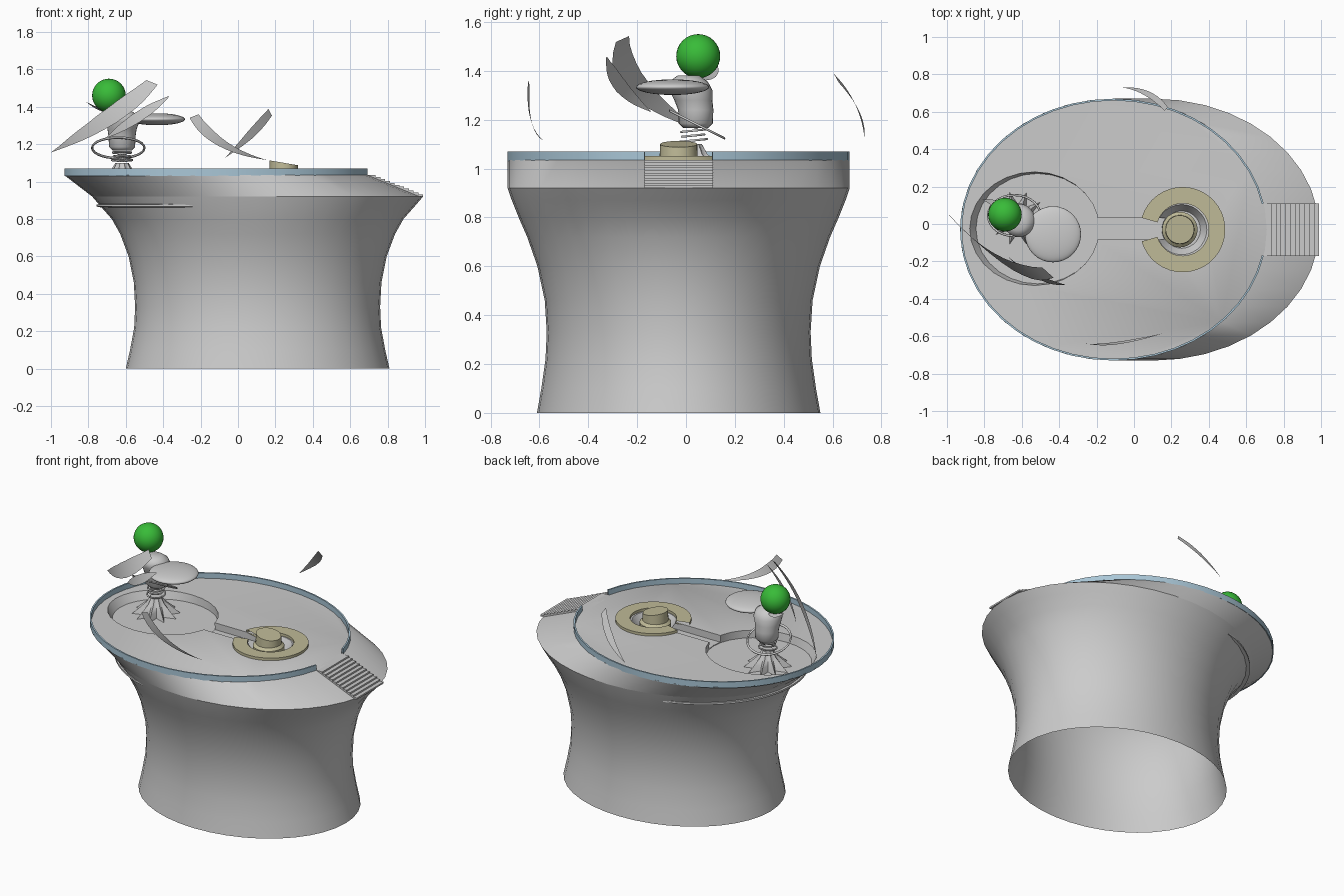
import bpy, bmesh
from math import sin, cos, pi, tau
from mathutils import Vector

if "Cube" in bpy.data.objects:
    bpy.data.objects.remove(bpy.data.objects["Cube"])

CY = -0.03


def material(name, rgb):
    m = bpy.data.materials.new(name)
    m.diffuse_color = (*rgb, 1)
    m.use_nodes = True
    m.node_tree.nodes["Principled BSDF"].inputs["Base Color"].default_value = m.diffuse_color
    return m


BLUE = material("rim_blue", (0.40, 0.57, 0.68))
BRONZE = material("bronze", (0.52, 0.49, 0.31))
GREEN = material("green", (0.04, 0.50, 0.04))


def finish(ob, mat=None, angle=35):
    if mat:
        ob.data.materials.append(mat)
    bpy.ops.object.select_all(action='DESELECT')
    ob.select_set(True)
    bpy.context.view_layer.objects.active = ob
    bpy.ops.object.shade_smooth_by_angle(angle=angle * pi / 180)
    return ob


def loft(name, rings, mat=None, caps=(False, False), closed=True, loop=False, angle=35):
    """Skin a list of equal-length point rings."""
    bm = bmesh.new()
    vs = [[bm.verts.new(p) for p in r] for r in rings]
    n = len(rings[0])
    pairs = list(zip(vs, vs[1:])) + ([(vs[-1], vs[0])] if loop else [])
    for a, b in pairs:
        for i in range(n if closed else n - 1):
            j = (i + 1) % n
            bm.faces.new((a[i], a[j], b[j], b[i]))
    if caps[0]:
        bm.faces.new(vs[0][::-1])
    if caps[1]:
        bm.faces.new(vs[-1])
    bmesh.ops.recalc_face_normals(bm, faces=bm.faces)
    me = bpy.data.meshes.new(name)
    bm.to_mesh(me)
    bm.free()
    ob = bpy.data.objects.new(name, me)
    bpy.context.collection.objects.link(ob)
    return finish(ob, mat, angle)


def oval(cx, cy, z, rx, ry, n=40, tx=0, ty=0, a0=0, a1=tau):
    """Ellipse (or arc) with optional tilt slopes in x and y."""
    m = n if a1 - a0 > tau - 1e-6 else n - 1
    pts = []
    for i in range(n):
        t = a0 + (a1 - a0) * i / m
        x, y = rx * cos(t), ry * sin(t)
        pts.append((cx + x, cy + y, z + tx * x + ty * y))
    return pts


def box(name, x0, x1, y0, y1, z0, z1):
    return loft(name, [[(x0, y0, z), (x1, y0, z), (x1, y1, z), (x0, y1, z)]
                       for z in (z0, z1)], caps=(True, True))


def ellipsoid(name, loc, size, mat=None):
    bpy.ops.mesh.primitive_uv_sphere_add(segments=32, ring_count=16, location=loc)
    ob = bpy.context.object
    ob.name = name
    ob.scale = size
    return finish(ob, mat, 60)


def torus(name, c, rx, ry, r, ty=0, tx=0):
    rings = []
    for k in range(6):
        a = tau * k / 6
        d = r * cos(a)
        rings.append(oval(c[0], c[1], c[2] + r * sin(a), rx + d, ry + d, 28, tx, ty))
    return loft(name, rings, loop=True, angle=80)


def leaf(name, p0, p1, p2, half, widths):
    """Curved sheet through p1, half = half-width vector."""
    p0, p1, p2, half = map(Vector, (p0, p1, p2, half))
    c = 2 * p1 - (p0 + p2) / 2
    rows = []
    for i in range(11):
        t = i / 10
        p = (1 - t) ** 2 * p0 + 2 * t * (1 - t) * c + t * t * p2
        k = t * (len(widths) - 1)
        j = min(int(k), len(widths) - 2)
        w = widths[j] + (widths[j + 1] - widths[j]) * (k - j)
        rows.append([p - half * w, p, p + half * w])
    return loft(name, rows, closed=False, angle=60)


# Flared hollow pedestal: (centre x, radius x, radius y, z)
profile = [(.105, .705, .580, 0), (.105, .682, .562, .10), (.105, .660, .545, .22),
           (.105, .655, .540, .33), (.105, .662, .548, .46), (.105, .690, .578, .60),
           (.105, .735, .620, .72), (.105, .780, .655, .80), (.105, .842, .683, .87),
           (.105, .885, .700, .92)]
loft("pedestal", [oval(cx, CY, z, rx, ry) for cx, rx, ry, z in profile])

# Slanted deck with sunken basin, channel and well
deck = loft("deck", [oval(.105, CY, .92, .885, .70), oval(-.11, CY, 1.035, .82, .70)],
            caps=(True, True))
cutters = [
    loft("basin_cutter", [oval(-.515, -.025, .985, .33, .295, 28),
                          oval(-.55, -.025, 1.085, .362, .312, 28)], caps=(True, True)),
    box("channel_cutter", -.24, .2, -.083, .033, .99, 1.1),
    loft("well_cutter", [oval(.255, CY, .98, .10, .10, 28), oval(.255, CY, 1.06, .15, .15, 28)],
         caps=(True, True))]
for c in cutters:
    m = deck.modifiers.new("cut", 'BOOLEAN')
    m.operation, m.object, m.solver = 'DIFFERENCE', c, 'EXACT'
    bpy.context.view_layer.objects.active = deck
    bpy.ops.object.modifier_apply(modifier=m.name)
    bpy.data.objects.remove(c)
finish(deck)

# Blue rim wall, open at the stairs
arc = dict(n=44, a0=.2, a1=tau - .2)
loft("rim", [oval(-.11, CY, z, .82 - d, .70 - d, **arc)
             for z, d in ((1.03, 0), (1.07, 0), (1.07, .01), (1.03, .01))],
     BLUE, closed=False, loop=True)

# Shallow stairs down the slope
N = 11
for i in range(N):
    z = .92 + .115 * i / N
    x = .71 + .28 * (1.035 - z) / .115
    box("stair", x - .07, x, -.17, .11, z, z + .115 / N)

# Thin crescent ledge on the left of the pedestal
n = 30
rows = []
for i in range(n):
    t = i / (n - 1)
    a = 2.0 + (tau - 4.0) * t
    w = .022 * sin(pi * t) ** .5 if 0 < t < 1 else 0
    rows.append([(.105 + (.84 + d) * cos(a), CY + (.682 + d) * sin(a), z)
                 for d, z in ((-.01, .880), (w, .878), (w, .866), (-.01, .860))])
loft("crescent_ledge", rows)

# Bronze collar with a gap over the channel, and slanted knob
gap = dict(n=36, a0=-pi + .28, a1=pi - .28)
loft("collar", [oval(.26, CY, z, r, r, **gap)
                for r, z in ((.228, 1.034), (.228, 1.052), (.14, 1.052), (.14, 1.034))],
     BRONZE, closed=False, loop=True)
loft("knob", [oval(.245, CY, .98, .095, .095, 28), oval(.245, CY, 1.03, .095, .095, 28),
              oval(.245, CY, 1.045, .078, .078, 28), oval(.245, CY, 1.10, .076, .076, 28, -.17)],
     BRONZE, caps=(True, True))

# Star-shaped leafy base of the plant
PX, PY = -.62, .03
star = []
for z, r0, r1 in ((.985, .145, .075), (1.02, .105, .065), (1.06, .06, .048), (1.10, .035, .035)):
    star.append([(PX + (r1 if k % 2 else r0) * cos(tau * k / 20),
                  PY + (r1 if k % 2 else r0) * sin(tau * k / 20), z) for k in range(20)])
loft("star_base", star, caps=(False, True))

# Spring rings and the large tilted hoop
for i, r in enumerate((.055, .045, .05)):
    torus("spring_ring", (PX, PY, 1.115 + .02 * i), r, r, .005, ty=.1)
torus("hoop", (-.64, .045, 1.18), .14, .11, .006, ty=-.5)

# Pear-shaped stem and head
stem = [(-.62, .04, 1.165, .05), (-.62, .04, 1.185, .07), (-.62, .04, 1.24, .072),
        (-.62, .03, 1.28, .078), (-.615, .02, 1.32, .088), (-.615, .01, 1.355, .08),
        (-.62, .01, 1.38, .045)]
loft("stem", [oval(x, y, z, r, r, 24) for x, y, z, r in stem], caps=(True, True), angle=60)
ellipsoid("bill_disc", (-.433, -.055, 1.333), (.15, .15, .032))
ellipsoid("green_ball", (-.69, .05, 1.46), (.09, .09, .09), GREEN)

# Curved leaves
leaf("large_leaf", (-.46, -.26, 1.53), (-.70, -.20, 1.335), (-1.0, .06, 1.155),
     (.05, -.045, -.02), (.6, 1, 1, .7, 0))
leaf("side_leaf", (-.37, -.325, 1.455), (-.55, -.265, 1.335), (-.71, -.14, 1.23),
     (.02, -.02, -.02), (.1, .9, 1, .7, 0))
leaf("front_leaf", (-.235, -.643, 1.35), (-.08, -.635, 1.20), (.155, -.585, 1.115),
     (.03, -.004, .012), (.8, 1, .8, .5, 0))
leaf("back_leaf", (.172, .615, 1.37), (.065, .70, 1.25), (-.068, .73, 1.128),
     (.012, .012, -.022), (.8, 1, .9, .5, 0))
leaf("head_leaf", (-.62, .03, 1.36), (-.71, .09, 1.375), (-.81, .13, 1.425),
     (.02, -.035, 0), (.7, 1, .9, .6, 0))
